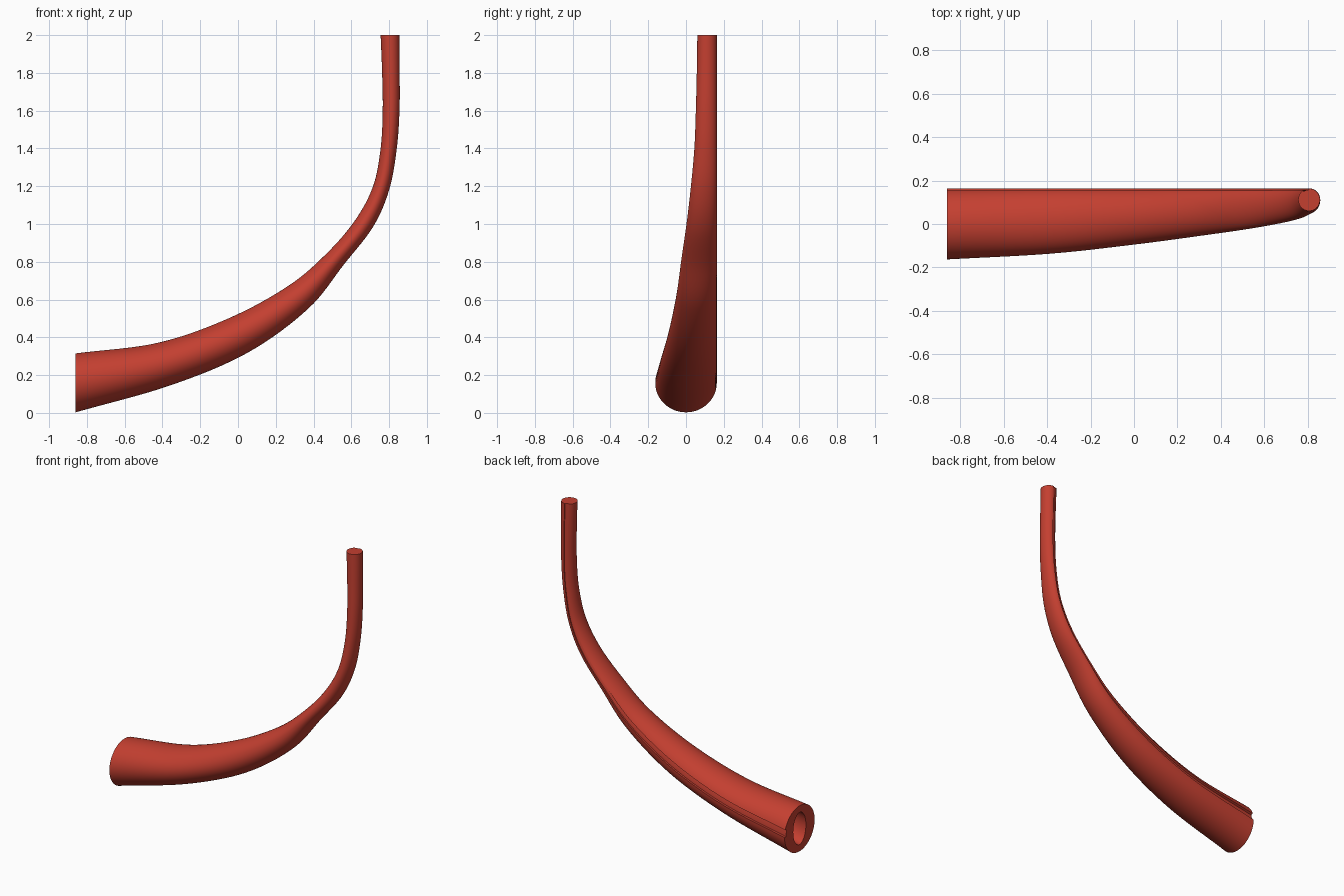
import bpy, bmesh, math
from mathutils import Vector

if "Cube" in bpy.data.objects:
    bpy.data.objects.remove(bpy.data.objects["Cube"])

# Stations along the handle: inner rail x, z, outer rail x, z, depth in y
STATIONS = [
    (-.86, .315, -.86, .003, .326),
    (-.42, .372, -.36, .145, .300),
    (-.04, .505, .05, .318, .257),
    (.27, .675, .37, .55, .215),
    (.47, .845, .56, .785, .187),
    (.62, 1.02, .715, .985, .160),
    (.715, 1.2, .80, 1.18, .138),
    (.755, 1.4, .84, 1.395, .119),
    (.766, 1.6, .855, 1.6, .111),
    (.763, 1.8, .856, 1.8, .106),
    (.755, 2.0, .855, 2.0, .103),
]
BACK = .163      # the back line is straight
STEPS = 8
SIDES = 56
BORE_END = 40    # ring where the bore stops


def smooth_stations():
    p = [Vector(s) for s in STATIONS]
    p = [2 * p[0] - p[1]] + p + [2 * p[-1] - p[-2]]
    out = []
    for i in range(1, len(p) - 2):
        a, b, c, d = p[i - 1:i + 3]
        for k in range(STEPS):
            t = k / STEPS
            out.append(.5 * (2 * b + (c - a) * t + (2 * a - 5 * b + 4 * c - d) * t * t
                             + (3 * b - a - 3 * c + d) * t ** 3))
    return out + [p[-2]]


def section(s, f, bore=False):
    """One oval ring; the outer one carries a shallow groove on its back."""
    mid = Vector(((s[0] + s[2]) / 2, BACK - s[4] / 2, (s[1] + s[3]) / 2))
    up = Vector(((s[0] - s[2]) / 2, 0, (s[1] - s[3]) / 2))
    side = Vector((0, s[4] / 2, 0))
    lip = math.radians(18 + 15 * f)
    polar = [(0, 1), (0, .9), (lip / 2, .9), (lip, .9), (lip, 1)]
    polar += [(lip + (math.tau - lip) * k / SIDES, 1) for k in range(1, SIDES)]
    if bore:
        return [mid + side * .42 * math.cos(t) + up * .70 * math.sin(t)
                for t in (math.tau * k / len(polar) for k in range(len(polar)))]
    return [mid + side * r * math.cos(t) + up * r * math.sin(t) for t, r in polar]


stations = smooth_stations()
last = len(stations) - 1
bm = bmesh.new()
# bore from its closed end to the mouth, then the outside from mouth to tip
loops = [section(stations[i], 0, True) for i in range(BORE_END, -1, -1)]
loops += [section(s, i / last) for i, s in enumerate(stations)]
rings = [[bm.verts.new(v) for v in loop] for loop in loops]
for a, b in zip(rings, rings[1:]):
    for j in range(len(a)):
        k = (j + 1) % len(a)
        bm.faces.new((a[j], a[k], b[k], b[j]))
bm.faces.new(rings[0])
bm.faces.new(rings[-1])
bmesh.ops.recalc_face_normals(bm, faces=bm.faces[:])

mesh = bpy.data.meshes.new("curved_handle")
bm.to_mesh(mesh)
bm.free()
red = bpy.data.materials.new("brick_red")
red.diffuse_color = (.55, .05, .03, 1)
red.use_nodes = True
red.node_tree.nodes["Principled BSDF"].inputs["Base Color"].default_value = red.diffuse_color
mesh.materials.append(red)
handle = bpy.data.objects.new("curved_handle", mesh)
bpy.context.collection.objects.link(handle)
bpy.context.view_layer.objects.active = handle
handle.select_set(True)
bpy.ops.object.shade_smooth_by_angle(angle=math.radians(30))
